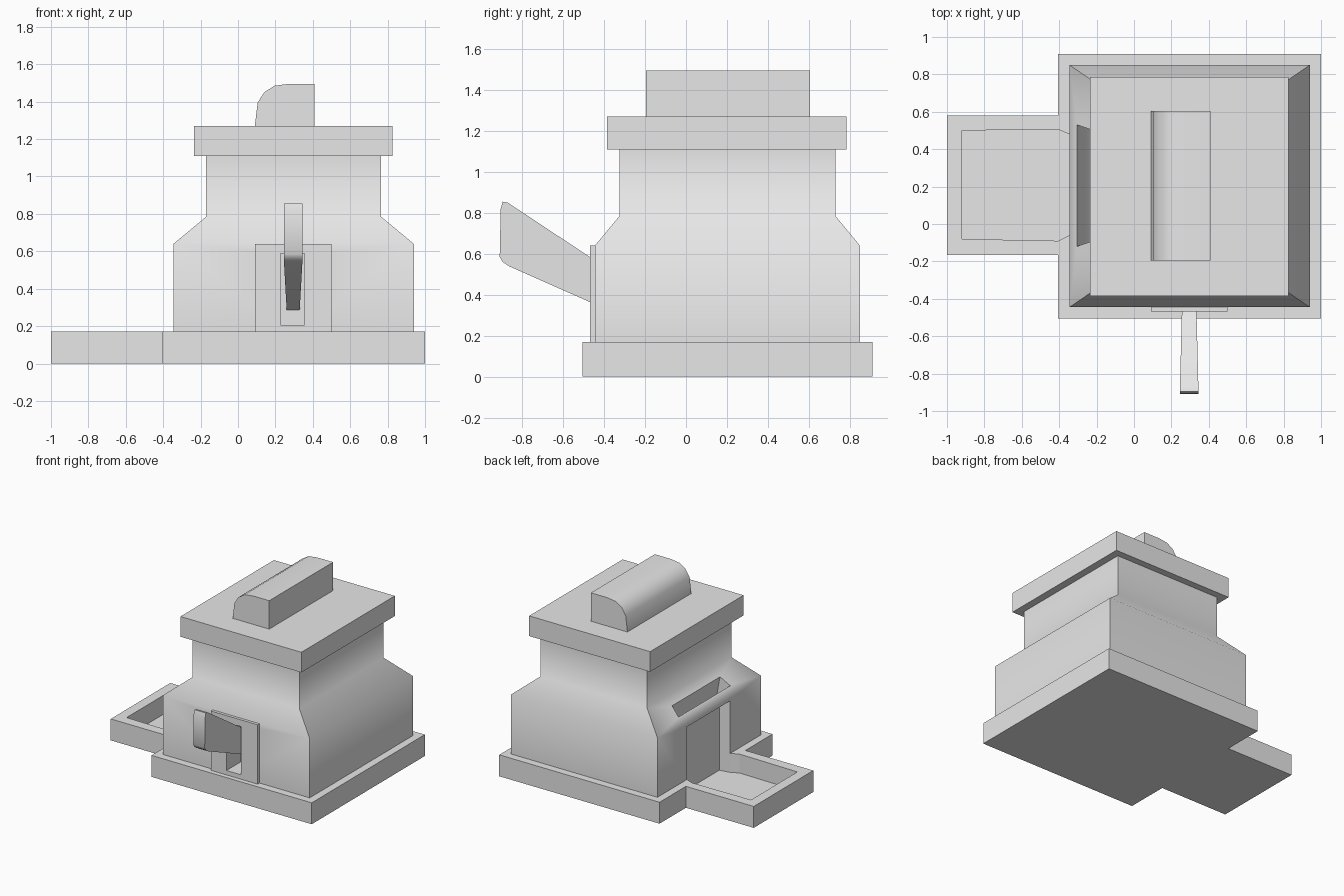
import bpy, bmesh
from math import radians

cube = bpy.data.objects.get("Cube")
if cube:
    bpy.data.objects.remove(cube, do_unlink=True)

grey = bpy.data.materials.new("plain_grey")
grey.use_nodes = True
grey.diffuse_color = (0.8, 0.8, 0.8, 1)
grey.node_tree.nodes["Principled BSDF"].inputs["Base Color"].default_value = (0.8, 0.8, 0.8, 1)


def loft(name, rings):
    """Join rings of equal point count into a closed solid."""
    bm = bmesh.new()
    loops = [[bm.verts.new(p) for p in ring] for ring in rings]
    n = len(loops[0])
    for a, b in zip(loops, loops[1:]):
        for i in range(n):
            j = (i + 1) % n
            bm.faces.new((a[i], a[j], b[j], b[i]))
    bm.faces.new(loops[0][::-1])
    bm.faces.new(loops[-1])
    bmesh.ops.recalc_face_normals(bm, faces=bm.faces)
    mesh = bpy.data.meshes.new(name)
    bm.to_mesh(mesh)
    bm.free()
    mesh.materials.append(grey)
    obj = bpy.data.objects.new(name, mesh)
    bpy.context.collection.objects.link(obj)
    return obj


def rect(x0, x1, y0, y1, z):
    return [(x0, y0, z), (x1, y0, z), (x1, y1, z), (x0, y1, z)]


def box(name, x0, x1, y0, y1, z0, z1):
    return loft(name, [rect(x0, x1, y0, y1, z) for z in (z0, z1)])


def plan(name, points, z0, z1):
    return loft(name, [[(x, y, z) for x, y in points] for z in (z0, z1)])


def activate(obj):
    bpy.ops.object.select_all(action='DESELECT')
    obj.select_set(True)
    bpy.context.view_layer.objects.active = obj


def cut(obj, *cutters):
    activate(obj)
    for cutter in cutters:
        mod = obj.modifiers.new("cut", 'BOOLEAN')
        mod.operation = 'DIFFERENCE'
        mod.solver = 'EXACT'
        mod.object = cutter
        bpy.ops.object.modifier_apply(modifier=mod.name)


def smooth(obj, angle):
    activate(obj)
    bpy.ops.object.shade_smooth_by_angle(angle=radians(angle))


# Base slab with projecting tray
base = plan("base_and_tray", [(-0.405, -0.505), (1, -0.505), (1, 0.91), (-0.405, 0.91),
                              (-0.405, 0.58), (-1, 0.58), (-1, -0.165), (-0.405, -0.165)], 0, 0.17)

# Shouldered body
body = loft("body", [rect(-0.345, 0.94, -0.445, 0.85, 0.17), rect(-0.345, 0.94, -0.445, 0.85, 0.64),
                     rect(-0.17, 0.765, -0.325, 0.73, 0.785), rect(-0.17, 0.765, -0.325, 0.73, 1.11)])

# Front plate around the lever opening
plate = box("front_plate", 0.09, 0.50, -0.468, -0.445, 0.17, 0.64)

# Cutters: tray hollow, doorway, filling slot and lever opening
jambs = [(-0.26, -0.045), (-0.26, 0.465), (-0.345, 0.48), (-0.405, 0.505)]
tray_cut = plan("tray_cutter", jambs + [(-0.92, 0.5), (-0.92, -0.08), (-0.405, -0.09), (-0.345, -0.06)],
                0.02, 0.3)
door_cut = plan("doorway_cutter", jambs + [(-0.405, -0.09), (-0.345, -0.06)], 0.1, 0.587)
slot_cut = loft("slot_cutter", [[(x, y, z) for x, y, z in (
    (-0.305, mid + side * 0.325, 0.673), (-0.2, mid + side * 0.295, 0.55),
    (-0.232, mid + side * 0.3, 0.734), (-0.32, mid + side * 0.325, 0.8))]
    for mid, side in ((0.205, -1), (0.205, 1))])
lever_cut = box("lever_opening_cutter", 0.227, 0.355, -0.6, -0.29, 0.205, 0.587)

cut(base, tray_cut)
cut(body, door_cut, slot_cut, lever_cut)
cut(plate, lever_cut)
for cutter in (tray_cut, door_cut, slot_cut, lever_cut):
    bpy.data.objects.remove(cutter, do_unlink=True)
smooth(body, 56)

# Lever, narrowing toward the body
side_profile = [(-0.29, 0.285), (-0.47, 0.365), (-0.865, 0.54), (-0.895, 0.56), (-0.91, 0.585),
                (-0.905, 0.82), (-0.895, 0.855), (-0.87, 0.85), (-0.47, 0.585), (-0.29, 0.47)]
lever = loft("lever", [[(0.295 + s * (0.05 - 0.025 * (y + 0.9)), y, z) for y, z in side_profile]
                       for s in (-1, 1)])
smooth(lever, 40)

# Roof slab and rounded ridge
box("roof_slab", -0.235, 0.825, -0.385, 0.785, 1.11, 1.27)
arch = [(0.41, 1.27), (0.41, 1.495), (0.27, 1.495), (0.195, 1.485), (0.14, 1.45), (0.105, 1.395), (0.09, 1.27)]
ridge = loft("roof_ridge", [[(x, y, z) for x, z in arch] for y in (-0.195, 0.605)])
smooth(ridge, 40)
